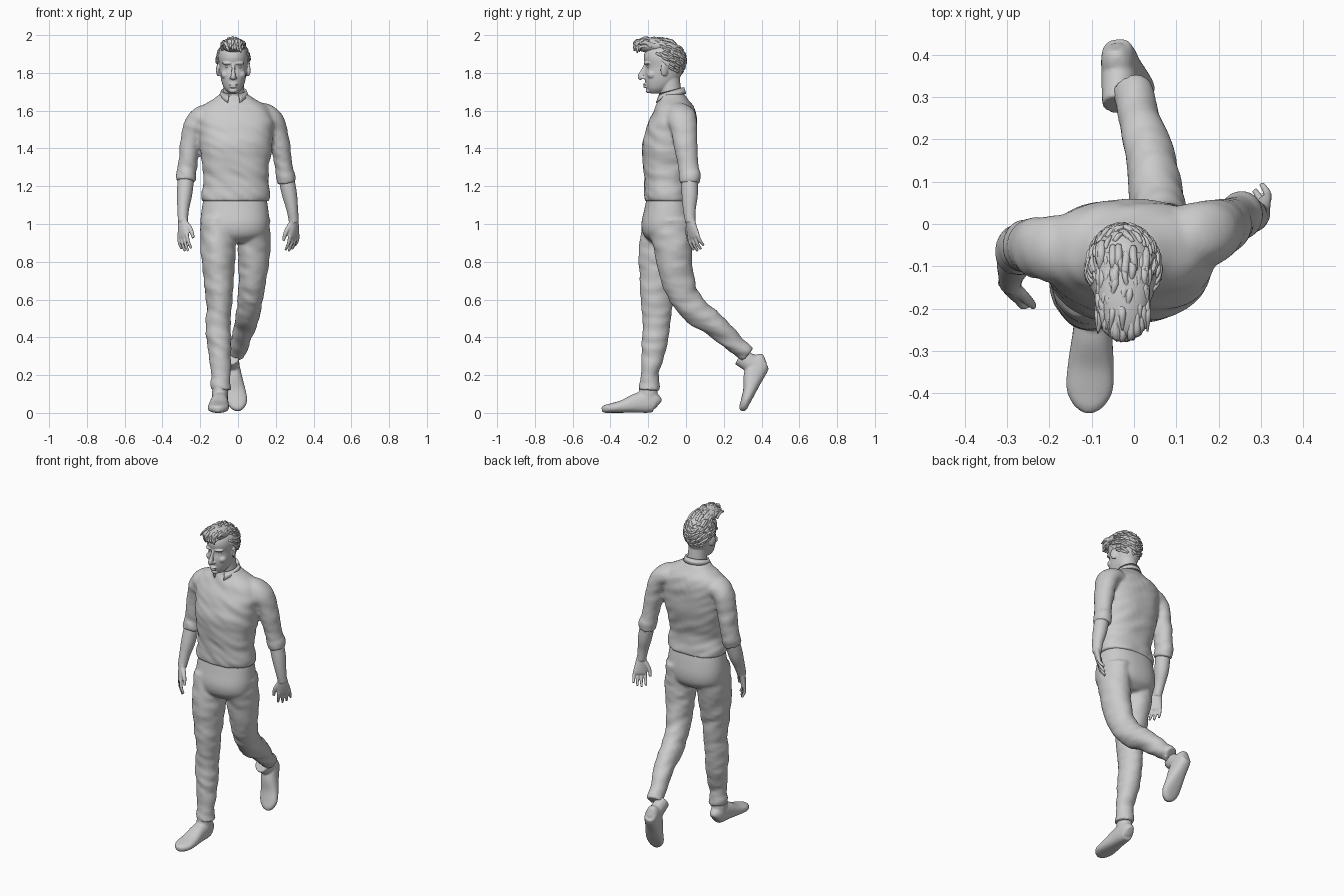
import bpy, bmesh, math, random
from mathutils import Vector, Matrix, noise

random.seed(4)
X, Y, Z = Vector((1, 0, 0)), Vector((0, 1, 0)), Vector((0, 0, 1))
CX = -0.025  # head centre line


def spline(rows, sub):
    """Catmull-Rom through rows of any width."""
    rows = [r if len(r) == 5 else (*r, r[-1]) for r in rows]
    out = []
    for i in range(len(rows) - 1):
        a, b, c, d = (rows[max(0, min(len(rows) - 1, i + k))] for k in (-1, 0, 1, 2))
        for s in range(sub):
            t = s / sub
            out.append([q + .5 * t * (r - p + t * (2 * p - 5 * q + 4 * r - v + t * (3 * (q - r) + v - p)))
                        for p, q, r, v in zip(a, b, c, d)])
    return out + [list(rows[-1])]


def loft(bm, rows, ref=X, flat=False, segs=28, sub=6, power=2.0, fold=0.0):
    """Closed tube through rows of (x, y, z, side radius, depth radius)."""
    pts = spline(rows, sub)
    rings = []
    for i, p in enumerate(pts):
        c = Vector(p[:3])
        t = Z if flat else (Vector(pts[min(i + 1, len(pts) - 1)][:3]) - Vector(pts[max(i - 1, 0)][:3])).normalized()
        side = (ref - t * ref.dot(t)).normalized()
        depth = t.cross(side)
        ring = []
        for k in range(segs):
            a = math.tau * k / segs
            u, v = math.cos(a), math.sin(a)
            u = math.copysign(abs(u) ** (2 / power), u)
            v = math.copysign(abs(v) ** (2 / power), v)
            off = side * u * max(p[3], .001) + depth * v * max(p[4], .001)
            q = c + off
            if fold:
                n = noise.noise(Vector((q.x * 9, q.y * 9, q.z * 26 + q.x * 12)))
                q += off.normalized() * fold * n
            ring.append(bm.verts.new(q))
        rings.append(ring)
    for a, b in zip(rings, rings[1:]):
        for k in range(segs):
            bm.faces.new((a[k], a[k - 1], b[k - 1], b[k]))
    bm.faces.new(rings[0])
    bm.faces.new(rings[-1])


def ball(bm, loc, radii, rot=0):
    m = Matrix.Translation(loc) @ Matrix.Rotation(rot, 4, 'Z') @ Matrix.Diagonal((*radii, 1))
    return bmesh.ops.create_uvsphere(bm, u_segments=32, v_segments=20, radius=1, matrix=m)


def finish(name, bm, voxel=0, smooth=4):
    """Make the object; a voxel size melts its pieces into one skin."""
    bmesh.ops.recalc_face_normals(bm, faces=bm.faces)
    me = bpy.data.meshes.new(name)
    bm.to_mesh(me)
    bm.free()
    me.polygons.foreach_set("use_smooth", [True] * len(me.polygons))
    ob = bpy.data.objects.new(name, me)
    bpy.context.collection.objects.link(ob)
    if voxel:
        r = ob.modifiers.new("skin", 'REMESH')
        r.mode, r.voxel_size, r.use_smooth_shade = 'VOXEL', voxel, True
        s = ob.modifiers.new("soften", 'SMOOTH')
        s.factor, s.iterations = .5, smooth
    return ob


# Shirt: torso plus both rolled sleeves
bm = bmesh.new()
loft(bm, [(-.015, -.095, 1.12, .178, .122), (-.013, -.1, 1.16, .182, .122), (-.01, -.103, 1.22, .17, .117),
          (-.012, -.098, 1.3, .176, .128), (-.012, -.09, 1.4, .19, .142), (-.012, -.078, 1.5, .2, .136),
          (-.015, -.065, 1.57, .2, .12), (-.018, -.06, 1.62, .178, .1), (-.022, -.065, 1.66, .11, .075),
          (-.022, -.072, 1.69, .068, .062)], flat=True, segs=48, power=2.35, fold=.008)
loft(bm, [(-.12, -.06, 1.57, .08, .065), (-.19, -.058, 1.56, .08, .065), (-.233, -.055, 1.51, .07, .058),
          (-.255, -.052, 1.4, .062, .053), (-.27, -.055, 1.28, .055, .05), (-.272, -.06, 1.265, .059, .054),
          (-.275, -.07, 1.225, .056, .05)], ref=Y, fold=.007)
loft(bm, [(.09, -.045, 1.58, .08, .06), (.15, -.03, 1.57, .08, .065), (.197, -.014, 1.52, .072, .058),
          (.226, .0, 1.4, .062, .052), (.246, .015, 1.28, .054, .046), (.25, .018, 1.26, .057, .05),
          (.257, .02, 1.215, .053, .047)], ref=Y, fold=.007)
finish("shirt", bm, .009)

# Collar: folded band, open at the throat with two points
bm = bmesh.new()
prev = None
for i in range(41):
    t = i / 40 * 2 - 1
    a = t * math.radians(158)
    back = .5 + .5 * math.cos(a)
    tip = max(0, abs(t) - .72) / .28
    col = []
    for r, z in ((.064, 1.672), (.067, 1.69 + .035 * back), (.078 + .008 * tip, 1.672 + .018 * back - .03 * tip)):
        col.append(bm.verts.new((-.022 + r * math.sin(a), -.078 + r * 1.02 * math.cos(a), z)))
    if prev:
        for k in range(2):
            bm.faces.new((prev[k], prev[k + 1], col[k + 1], col[k]))
    prev = col
ob = finish("collar", bm)
ob.modifiers.new("cloth", 'SOLIDIFY').thickness = .005

# Trousers: hips, standing leg and trailing leg
bm = bmesh.new()
loft(bm, [(-.015, -.095, 1.17, .16, .105), (-.016, -.095, 1.08, .176, .125), (-.016, -.098, 1.0, .182, .138),
          (-.016, -.098, .94, .165, .125), (-.016, -.098, .9, .09, .08)], flat=True, segs=44, power=2.3)
loft(bm, [(-.11, -.105, 1.02, .09, .12), (-.106, -.135, .86, .092, .115), (-.102, -.152, .7, .08, .094),
          (-.1, -.155, .58, .067, .083), (-.105, -.156, .47, .065, .074), (-.1, -.168, .36, .062, .066),
          (-.09, -.19, .22, .051, .05), (-.09, -.197, .12, .054, .054)], fold=.009)
loft(bm, [(.082, -.085, 1.02, .088, .12), (.084, -.07, .86, .087, .1), (.076, -.042, .7, .073, .086),
          (.065, -.005, .61, .067, .079), (.056, .045, .545, .065, .073), (.036, .16, .458, .058, .064),
          (.01, .255, .37, .05, .05), (-.008, .325, .31, .045, .046)], fold=.009)
finish("trousers", bm, .009)


# Shoes: one shape, placed twice
def shoe(name, matrix):
    b = bmesh.new()
    rows = [(.052, .04, .015, .025), (.04, .048, .034, .048), (0, .058, .043, .058), (-.06, .052, .047, .052),
            (-.13, .035, .054, .035), (-.19, .026, .055, .026), (-.228, .021, .037, .021), (-.246, .018, .012, .013)]
    loft(b, [(0, y, z, rx, rz) for y, z, rx, rz in rows], power=2.4)
    loft(b, [(0, 0, .05, .042, .048), (0, .0, .1, .042, .05), (0, .0, .17, .04, .045)])
    bmesh.ops.transform(b, matrix=matrix, verts=b.verts)
    finish(name, b, .006, 3)


shoe("front_shoe", Matrix.Translation((-.095, -.2, 0)) @ Matrix.Rotation(math.radians(-3), 4, 'Z'))
shoe("rear_shoe", Matrix.Translation((-.035, .43, .215)) @ Matrix.Rotation(math.radians(61), 4, 'X')
     @ Matrix.Rotation(math.radians(9), 4, 'Z'))


# Forearms with hands; m points towards the body
def arm(name, m, wrist, swing, rows):
    b = bmesh.new()
    loft(b, [(0, 0, .02, .02, .026), (0, 0, -.03, .019, .033), (m * .003, 0, -.085, .014, .042),
             (m * .005, 0, -.1, .008, .036)])
    for i, l in enumerate((.075, .085, .08, .062)):
        y = -.031 + .0205 * i
        loft(b, [(0, y, -.08, .0095), (m * .007, y * 1.15, -.085 - l * .5, .009),
                 (m * .026, y * 1.22, -.085 - l * .97, .007)], segs=12)
    loft(b, [(m * .004, -.015, -.015, .015), (m * .014, -.048, -.06, .012), (m * .022, -.058, -.105, .008)], segs=12)
    mat = Matrix.Translation(wrist) @ Matrix.Rotation(swing, 4, 'X') @ Matrix.Rotation(m * math.radians(42), 4, 'Z')
    bmesh.ops.transform(b, matrix=mat, verts=b.verts)
    loft(b, rows)
    finish(name, b, .004, 3)


arm("right_forearm", 1, (-.292, -.14, 1.02), math.radians(-15),
    [(-.272, -.06, 1.28, .043), (-.283, -.09, 1.16, .041, .044), (-.29, -.118, 1.08, .031, .034),
     (-.292, -.142, 1.01, .026, .027)])
arm("left_forearm", -1, (.296, .022, 1.02), math.radians(11),
    [(.25, .018, 1.27, .042), (.272, .02, 1.16, .04, .043), (.287, .018, 1.08, .031, .034),
     (.296, .023, 1.01, .026, .027)])

# Head: skull, neck, features melted together
bm = bmesh.new()
skull = [(1.692, -.19, -.13, .024), (1.715, -.207, -.09, .046), (1.75, -.216, -.05, .061), (1.79, -.219, -.025, .069),
         (1.83, -.213, -.012, .074), (1.88, -.224, -.01, .078), (1.92, -.212, -.025, .07), (1.95, -.18, -.05, .048),
         (1.962, -.13, -.09, .02)]
loft(bm, [(CX, (f + k) / 2, z, r, (k - f) / 2) for z, f, k, r in skull], flat=True, segs=40, power=2.15)
loft(bm, [(-.022, -.072, 1.63, .066, .062), (-.022, -.08, 1.7, .056, .056), (CX, -.09, 1.79, .056, .055)], flat=True)
loft(bm, [(CX, -.212, 1.85, .008, .008), (CX, -.228, 1.81, .009, .012), (CX, -.238, 1.78, .014, .018),
          (CX, -.232, 1.767, .01, .01)], segs=16)
ball(bm, (CX, -.216, 1.739, ), (.024, .012, .006))
ball(bm, (CX, -.214, 1.727), (.02, .013, .007))
ball(bm, (CX, -.197, 1.706), (.022, .016, .014))
for s in (-1, 1):
    ball(bm, (CX + s * .033, -.206, 1.851), (.028, .015, .008), s * .35)
    ball(bm, (CX + s * .042, -.18, 1.79), (.024, .026, .022))
    ball(bm, (CX + s * .013, -.226, 1.773), (.008, .01, .007))
    ball(bm, (CX + s * .079, -.115, 1.815), (.009, .022, .034), s * .45)
finish("head", bm, .004, 3)

# Eyes
bm = bmesh.new()
for s in (-1, 1):
    ball(bm, (CX + s * .031, -.194, 1.832), (.014, .013, .009))
finish("eyes", bm)

# Hair: trimmed cap, swept-up top and separate locks
C, R = Vector((CX, -.108, 1.865)), Vector((.087, .106, .105))


def hairline(y):
    return 1.765 - .9 * (y + .02)


bm = bmesh.new()
ball(bm, C, R)
bmesh.ops.bisect_plane(bm, geom=bm.verts[:] + bm.edges[:] + bm.faces[:], plane_co=(0, -.02, 1.765),
                       plane_no=(0, .9, 1), clear_inner=True)
loft(bm, [(CX, -.07, 1.935, .05, .03), (CX, -.14, 1.943, .063, .04), (CX, -.2, 1.947, .058, .04),
          (CX, -.248, 1.947, .042, .03), (CX, -.268, 1.943, .015, .013)])
for i in range(75):  # top locks
    x, y = random.uniform(-.058, .058), random.uniform(-.195, -.04)
    z = 1.982 - 9 * x * x - 5 * max(0, y + .1) ** 2 + random.uniform(-.006, .004)
    r = random.uniform(.006, .01)
    loft(bm, [(CX + x, y, z - .025, r), (CX + x * 1.05, y - .03, z, r),
              (CX + x + random.uniform(-.012, .012), y - .07, z - .01, .002)], segs=7, sub=4)
for i in range(26):  # front curls
    x = random.uniform(-.048, .048)
    z = random.uniform(1.945, 1.978) - 7 * x * x
    y = -.268 + 12 * x * x
    loft(bm, [(CX + x, y + .045, z, .008), (CX + x, y, z - .004, .009),
              (CX + x * .85 + random.uniform(-.01, .01), y - .006, z - .03, .003)], segs=7, sub=4)
for i in range(190):  # side and back locks
    s = random.choice((-1, 1))
    az, el = random.uniform(.9, 3.0), random.uniform(-.75, .85)
    path = []
    for k, lift in enumerate((.98, 1.015, 1.0)):
        a, e = az + k * .2, el - k * .1
        d = Vector((s * math.cos(e) * math.sin(a), -math.cos(e) * math.cos(a), math.sin(e)))
        path.append((*(C + d * R * lift), (.006, .0065, .002)[k]))
    if all(p[2] > hairline(p[1]) for p in path):
        loft(bm, path, ref=Z, segs=6, sub=3)
finish("hair", bm)
